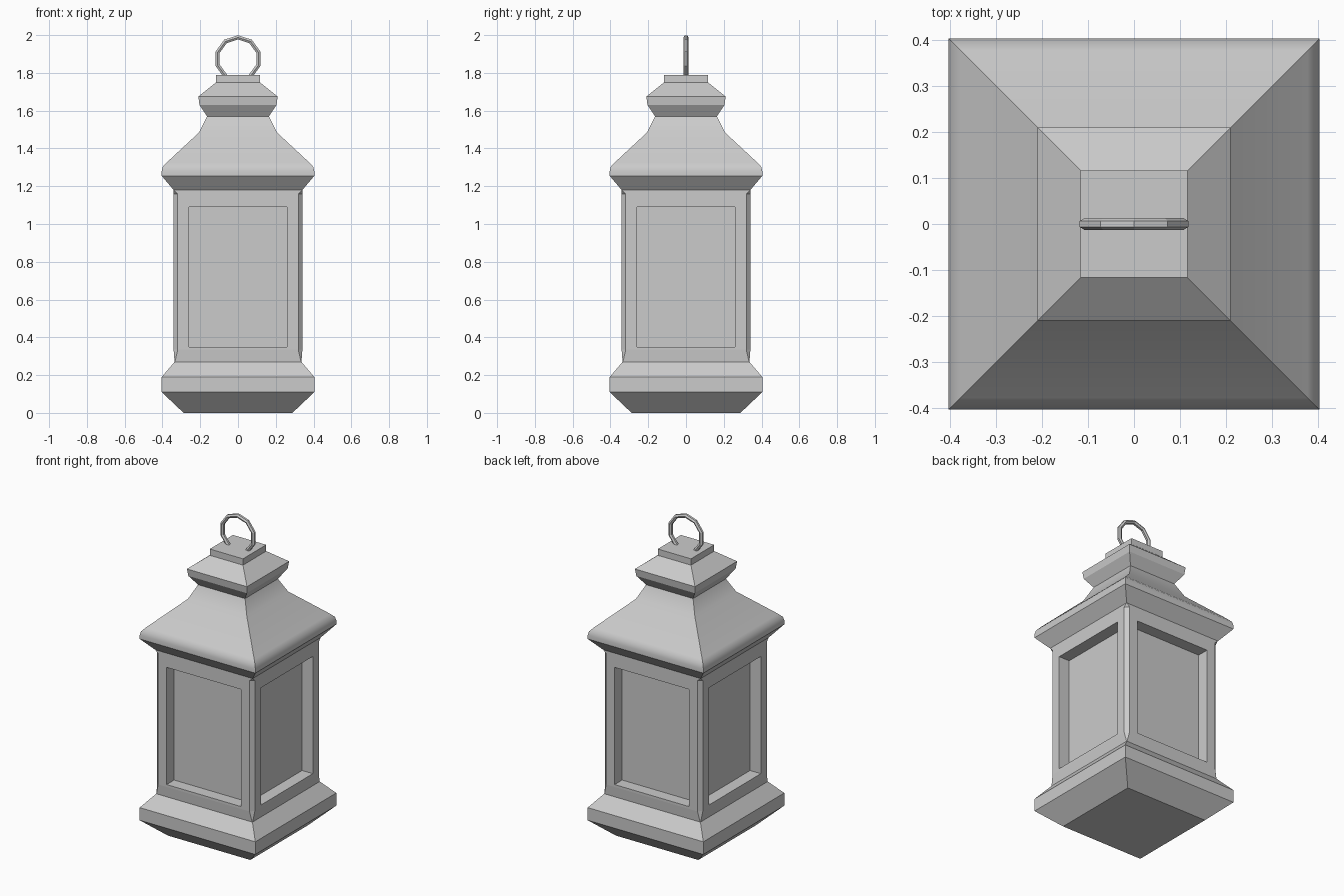
import bpy, bmesh, math
from mathutils import Matrix

if "Cube" in bpy.data.objects:
    bpy.data.objects.remove(bpy.data.objects["Cube"])


def square_loft(name, profile, cap_bottom=False, cap_top=False):
    """Square (or corner-cut) rings of (half width, z, corner cut), skinned together."""
    bm = bmesh.new()
    cut_corners = any(c > 0 for _, _, c in profile)
    rings = []
    for h, z, c in profile:
        ring = []
        for i in range(4):
            rot = Matrix.Rotation(i * math.pi / 2, 3, 'Z')
            corner = [(h - c, -h, z), (h, -h + c, z)] if cut_corners else [(h, -h, z)]
            ring += [bm.verts.new(rot @ Matrix.Translation(p).translation) for p in corner]
        rings.append(ring)
    for lo, hi in zip(rings, rings[1:]):
        n = len(lo)
        for i in range(n):
            j = (i + 1) % n
            bm.faces.new((lo[i], lo[j], hi[j], hi[i]))
    if cap_bottom:
        bm.faces.new(rings[0][::-1])
    if cap_top:
        bm.faces.new(rings[-1])
    return finish(name, bm)


def finish(name, bm):
    mesh = bpy.data.meshes.new(name)
    bm.to_mesh(mesh)
    bm.free()
    obj = bpy.data.objects.new(name, mesh)
    bpy.context.collection.objects.link(obj)
    return obj


def plain(points):
    return [(h, z, 0) for h, z in points]


# Stepped base
square_loft("base", plain([(0.288, 0), (0.404, 0.11), (0.404, 0.19), (0.336, 0.27)]),
            cap_bottom=True)

# Body with stopped corner chamfers
body = square_loft("body", [(0.336, 0.27, 0.002), (0.341, 0.335, 0.022),
                            (0.341, 1.16, 0.022), (0.341, 1.18, 0.002)])

# Recessed panel on each of the four sides
bm = bmesh.new()
bm.from_mesh(body.data)
sides = [f for f in bm.faces if f.calc_area() > 0.4]
bmesh.ops.inset_individual(bm, faces=sides, thickness=0.05)
for f in sides:
    across = 1 if abs(f.normal.x) > 0.5 else 0
    for v in f.verts:
        v.co[across] = math.copysign(0.26, v.co[across])
        v.co.z = 0.35 if v.co.z < 0.7 else 1.09
for f in bmesh.ops.extrude_discrete_faces(bm, faces=sides)["faces"]:
    inward = -0.075 * f.normal
    bmesh.ops.translate(bm, verts=f.verts, vec=inward)
bm.to_mesh(body.data)
bm.free()

# Flared roof with softly rounded eaves
roof = square_loft("roof", plain([(0.341, 1.18), (0.404, 1.255), (0.404, 1.28), (0.398, 1.303),
                                  (0.378, 1.325), (0.206, 1.485), (0.164, 1.57)]))
bpy.context.view_layer.objects.active = roof
roof.select_set(True)
bpy.ops.object.shade_smooth_by_angle(angle=math.radians(30))
roof.select_set(False)

# Chimney cap
square_loft("chimney_cap", plain([(0.164, 1.57), (0.204, 1.63), (0.21, 1.675), (0.116, 1.75),
                                  (0.116, 1.79)]), cap_top=True)

# Ten-sided hanging ring, open where it enters the cap
curve = bpy.data.curves.new("hanging_ring", 'CURVE')
curve.dimensions = '3D'
curve.bevel_depth = 0.013
curve.bevel_resolution = 1
spline = curve.splines.new('POLY')
spline.points.add(8 - 1)
for i, p in enumerate(spline.points):
    a = math.radians(-54 + 36 * i)
    p.co = (0.113 * math.cos(a), 0, 1.875 + 0.113 * math.sin(a), 1)
# The arc passes through the top corner, so the last point closes it on the left
spline.points.add(1)
a = math.radians(-54 + 36 * 8)
spline.points[-1].co = (0.113 * math.cos(a), 0, 1.875 + 0.113 * math.sin(a), 1)
spline.use_smooth = False
ring = bpy.data.objects.new("hanging_ring", curve)
bpy.context.collection.objects.link(ring)
bpy.context.view_layer.objects.active = ring
ring.select_set(True)
bpy.ops.object.convert(target='MESH')
